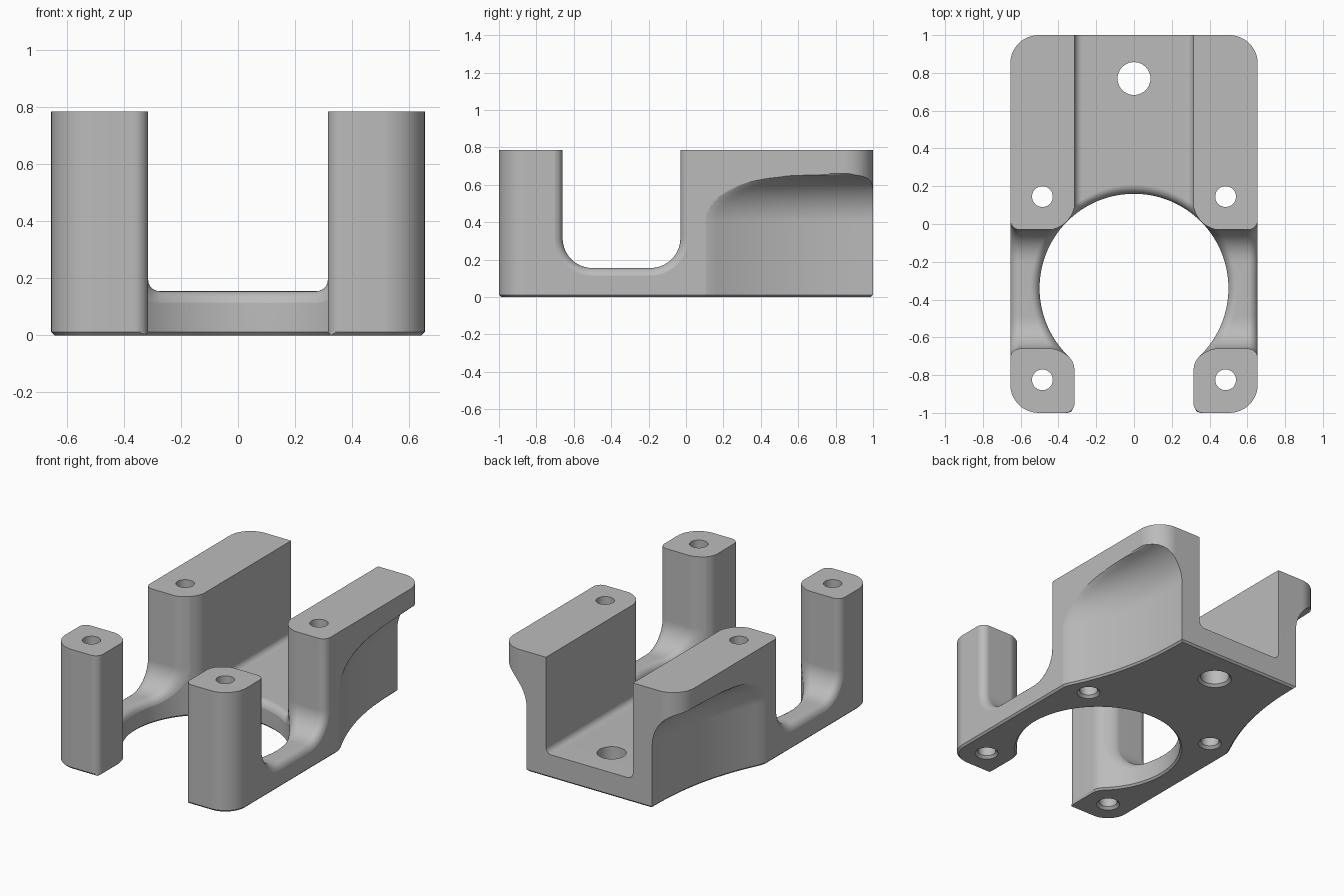
import bpy, bmesh
from math import sin, cos, pi, sqrt

HALF_X, HALF_Y, HEIGHT = 0.655, 1.0, 0.785
FLOOR, GAP = 0.155, 0.315          # plate thickness, half width of the channel
BORE_Y, BORE_R = -0.34, 0.5        # round opening
FILLET, CHAMFER = 0.05, 0.012

if "Cube" in bpy.data.objects:
    bpy.data.objects.remove(bpy.data.objects["Cube"])

grey = bpy.data.materials.new("plain_grey")
grey.use_nodes = True
grey.diffuse_color = (0.5, 0.5, 0.5, 1)
grey.node_tree.nodes["Principled BSDF"].inputs["Base Color"].default_value = (0.5, 0.5, 0.5, 1)


def loft(name, sections):
    """Closed solid through loops that all have the same number of points."""
    bm = bmesh.new()
    rings = [[bm.verts.new(p) for p in s] for s in sections]
    n = len(rings[0])
    for a, b in zip(rings, rings[1:]):
        for i in range(n):
            j = (i + 1) % n
            bm.faces.new((a[i], a[j], b[j], b[i]))
    bm.faces.new(rings[0])
    bm.faces.new(rings[-1])
    bmesh.ops.recalc_face_normals(bm, faces=bm.faces)
    mesh = bpy.data.meshes.new(name)
    bm.to_mesh(mesh)
    bm.free()
    mesh.materials.append(grey)
    ob = bpy.data.objects.new(name, mesh)
    bpy.context.collection.objects.link(ob)
    return ob


def arc(cx, cy, r, a0, a1, n):
    return [(cx + r * cos(a0 + (a1 - a0) * i / n), cy + r * sin(a0 + (a1 - a0) * i / n))
            for i in range(n + 1)]


def at_z(points, z):
    return [(x, y, z) for x, y in points]


def rounded_rect(hx, hy, r):
    pts = []
    for k, (sx, sy) in enumerate([(1, 1), (-1, 1), (-1, -1), (1, -1)]):
        pts += arc(sx * (hx - r), sy * (hy - r), r, k * pi / 2, (k + 1) * pi / 2, 12)
    return pts


def u_profile(lo, hi, floor, r, d):
    """U-shaped cut profile, grown outward by d."""
    lo, hi, floor, r = lo - d, hi + d, floor - d, r + d
    pts = [(lo, HEIGHT + 0.1)] + arc(lo + r, floor + r, r, pi, 1.5 * pi, 10)
    a, b = lo + r, hi - r
    pts += [(a + (b - a) * i / 24, floor) for i in range(1, 24)]
    return pts + arc(hi - r, floor + r, r, 1.5 * pi, 2 * pi, 10) + [(hi, HEIGHT + 0.1)]


# Depth into the solid and growth of the profile for a rounded edge
edge = [(-0.003, FILLET)] + [
    (FILLET * (1 - cos(a)), FILLET * (1 - sin(a)))
    for a in [pi / 2 * i / 7 for i in range(1, 8)]]


def bore(v):
    """Half chord of the round opening at distance v from its centre."""
    return sqrt(max(BORE_R ** 2 - v * v, 0))


def opening():
    """Round opening joined to the front gap."""
    f = 0.05
    half = [(0.4, -1.1), (GAP + f, -1.003)]
    half += arc(GAP + f, -1 + f, f, 1.5 * pi, pi, 6)
    half += [(GAP, -0.77), (0.319, -0.745), (0.328, -0.724)]
    end = -0.815
    ring = arc(0, BORE_Y, BORE_R, end, pi - end, 112)
    pts = half + ring + [(-x, y) for x, y in reversed(half)]
    g = 1 + CHAMFER / BORE_R
    grown = [(x * g, BORE_Y + (y - BORE_Y) * g) for x, y in pts]
    return loft("opening", [at_z(grown, -0.1), at_z(grown, 0), at_z(pts, CHAMFER),
                            at_z(pts, HEIGHT + 0.2)])


def channel():
    """Lengthwise channel between the two rear walls."""
    def section(t, d, flat=None):
        return [(x, flat if flat is not None else BORE_Y + bore(x) + t, z)
                for x, z in u_profile(-GAP, GAP, FLOOR, 0.04, d)]
    return loft("channel", [section(0, FILLET, -0.25)] + [section(t, d) for t, d in edge]
                + [section(0, 0, 1.2)])


def side_slot(s):
    """U-shaped slot across one side rail, rounded at both mouths."""
    def section(d, place):
        return [(s * place(y), y, z) for y, z in u_profile(-0.66, -0.03, FLOOR, 0.16, d)]
    secs = [section(FILLET, lambda y: 0.2)]
    secs += [section(d, lambda y, t=t: bore(y - BORE_Y) + t) for t, d in edge]
    secs += [section(d, lambda y, t=t: HALF_X - t) for t, d in reversed(edge)]
    secs += [section(FILLET, lambda y: 0.8)]
    return loft("side_slot", secs)


def scoop(s):
    """Hollow in the outer face of one rear wall."""
    radius, start, top, k = 0.25, 0.12, 0.41, 0.025

    def depth(y, z):
        u = (1 - min(y, 1)) / (1 - start)
        rise = min(max(z - top, 0), radius)
        e = 0.2 * (1 - u ** 2.3) - radius + sqrt(radius ** 2 - rise ** 2)
        if z > top + radius:
            e -= z - top - radius
        low = -0.004
        diff = e - low                       # soft maximum of e and low
        return low + (max(diff, 0) if abs(diff) > k else (diff + k) ** 2 / (4 * k))

    def section(z, grow=0):
        ys = [-0.02 + 1.07 * i / 50 for i in range(51)]
        pts = [(s * (HALF_X - depth(y, max(z, 0)) - grow), y, z) for y in ys]
        return pts + [(s * 0.8, ys[-1], z), (s * 0.8, ys[0], z)]
    secs = [section(-0.05, CHAMFER), section(0, CHAMFER), section(CHAMFER)]
    return loft("scoop", secs + [section(top + 0.34 * i / 28) for i in range(29)])


def hole(x, y, r):
    """Through hole with a small countersink underneath."""
    rows = [(r + 0.016, -0.1), (r + 0.016, 0), (r, 0.016), (r, HEIGHT + 0.1)]
    return loft("hole", [at_z(arc(x, y, q, 0, 2 * pi, 40)[:-1], z) for q, z in rows])


# Solid block with rounded corners and a chamfered underside
c = CHAMFER
body = loft("bracket_body", [
    at_z(rounded_rect(HALF_X - c, HALF_Y - c, 0.15 - c), 0),
    at_z(rounded_rect(HALF_X, HALF_Y, 0.15), c),
    at_z(rounded_rect(HALF_X, HALF_Y, 0.15), HEIGHT)])

cutters = [opening(), channel(), hole(0, 0.77, 0.087)]
for s in (-1, 1):
    cutters += [side_slot(s), scoop(s), hole(s * 0.485, 0.145, 0.055),
                hole(s * 0.485, -0.825, 0.055)]

# Carve the block
bpy.ops.object.select_all(action='DESELECT')
body.select_set(True)
bpy.context.view_layer.objects.active = body
for cutter in cutters:
    cutter.hide_render = True
    mod = body.modifiers.new("cut", 'BOOLEAN')
    mod.operation, mod.solver, mod.object = 'DIFFERENCE', 'EXACT', cutter
    bpy.ops.object.modifier_apply(modifier=mod.name)
    bpy.data.objects.remove(cutter)

bpy.ops.object.shade_smooth_by_angle(angle=pi / 7)
weighted = body.modifiers.new("even_shading", 'WEIGHTED_NORMAL')
weighted.keep_sharp = True
